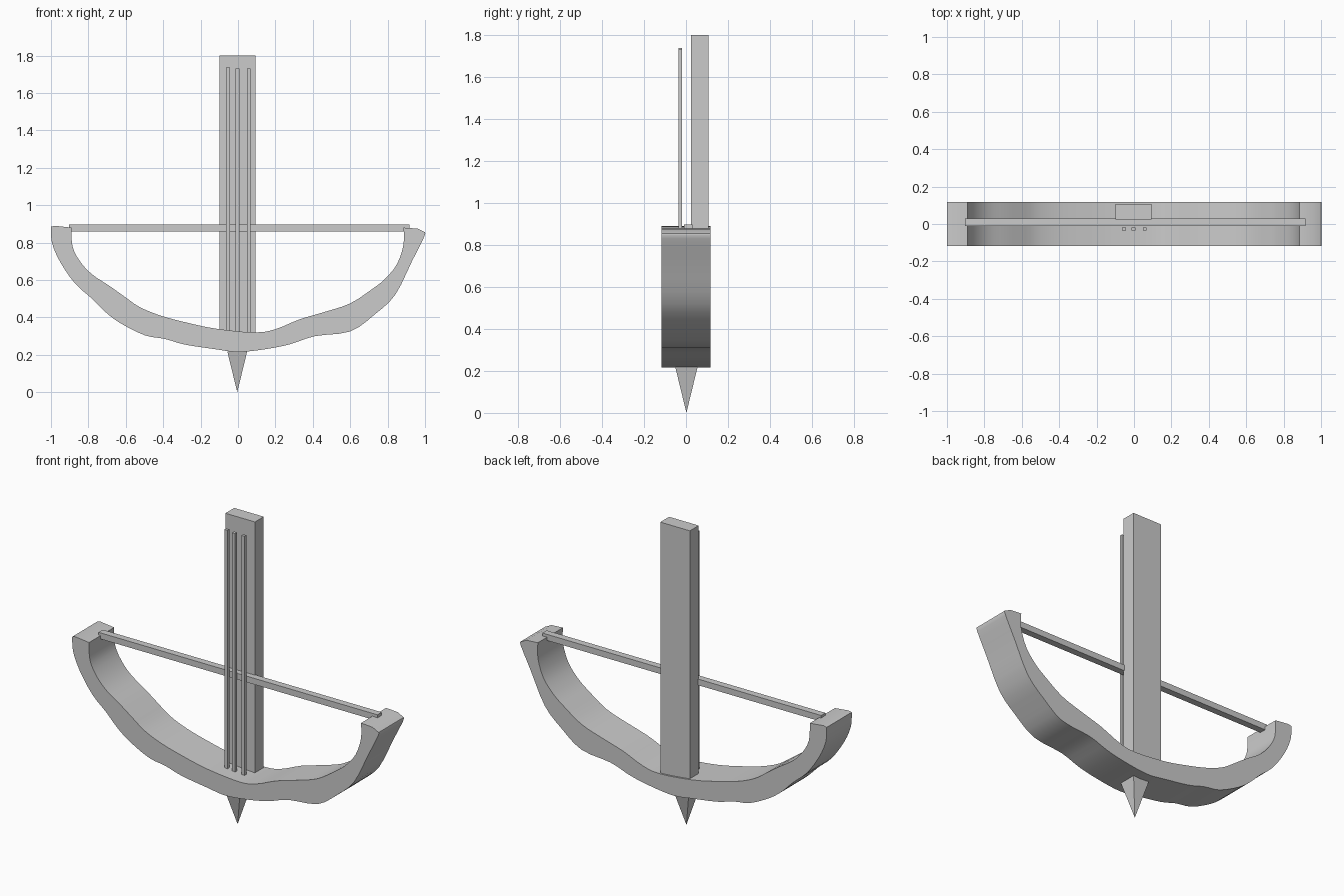
import bpy
import bmesh
import math
from mathutils import Vector

default_cube = bpy.data.objects.get("Cube")
if default_cube:
    bpy.data.objects.remove(default_cube, do_unlink=True)

# One plain grey for every part
grey = bpy.data.materials.new("light_grey")
grey.use_nodes = True
colour = (0.6, 0.6, 0.6, 1)
grey.diffuse_color = colour
grey.node_tree.nodes["Principled BSDF"].inputs["Base Color"].default_value = colour


def add_object(name, bm):
    """Turn a bmesh into a named, coloured object."""
    bmesh.ops.recalc_face_normals(bm, faces=bm.faces)
    mesh = bpy.data.meshes.new(name)
    bm.to_mesh(mesh)
    bm.free()
    mesh.materials.append(grey)
    obj = bpy.data.objects.new(name, mesh)
    bpy.context.collection.objects.link(obj)
    return obj


def add_box(name, x_range, y_range, z_range):
    """Box spanning the given ranges on each axis."""
    bm = bmesh.new()
    bmesh.ops.create_cube(bm, size=1)
    for vert in bm.verts:
        for axis, (low, high) in enumerate((x_range, y_range, z_range)):
            vert.co[axis] = low if vert.co[axis] < 0 else high
    return add_object(name, bm)


def smooth_path(points, steps=3):
    """Catmull-Rom curve through the points, ends included."""
    pts = [Vector(p) for p in points]
    padded = [pts[0]] + pts + [pts[-1]]
    path = []
    for a, b, c, d in zip(padded, padded[1:], padded[2:], padded[3:]):
        for step in range(steps):
            t = step / steps
            path.append(b + 0.5 * t * ((c - a)
                        + t * (2 * a - 5 * b + 4 * c - d)
                        + t * t * (3 * b - a - 3 * c + d)))
    return path + [pts[-1]]


# Curved hull: hand-carved underside and inside edge, left tip last
underside = [
    (-1, .885), (-.995, .8), (-.95, .695), (-.87, .58), (-.78, .5),
    (-.71, .43), (-.63, .37), (-.5, .305), (-.39, .285), (-.285, .255),
    (-.12, .23), (0, .215), (.145, .23), (.28, .257), (.41, .3),
    (.6, .325), (.73, .415), (.84, .52), (.93, .7), (.995, .83), (1, .855)]
inside = [
    (.885, .88), (.885, .79), (.85, .685), (.785, .605), (.715, .55),
    (.6, .475), (.465, .43), (.33, .39), (.2, .337), (.09, .32),
    (-.12, .34), (-.285, .375), (-.415, .41), (-.525, .455), (-.605, .51),
    (-.685, .567), (-.78, .63), (-.845, .7), (-.885, .78), (-.89, .88)]
outline = smooth_path(underside) + [Vector((.96, .875))] + smooth_path(inside)
outline.append(Vector((-.98, .89)))

half_depth = 0.117
bm = bmesh.new()
front = bm.faces.new([bm.verts.new((p.x, -half_depth, p.y)) for p in outline])
swept = bmesh.ops.extrude_face_region(bm, geom=[front], use_keep_orig=True)
back_verts = [v for v in swept["geom"] if isinstance(v, bmesh.types.BMVert)]
bmesh.ops.translate(bm, verts=back_verts, vec=(0, 2 * half_depth, 0))
hull = add_object("curved_hull", bm)
bpy.ops.object.select_all(action="DESELECT")
hull.select_set(True)
bpy.context.view_layer.objects.active = hull
bpy.ops.object.shade_smooth_by_angle(angle=math.radians(30))

# Upright board rising from the hull
add_box("upright_board", (-.1, .093), (.025, .107), (.3, 1.8))

# Crossbar resting in the two tips
add_box("crossbar", (-.903, .917), (-.01, .03), (.86, .896))

# Three thin strings in front of the board
for side, x, top in (("right", -.054, 1.737), ("middle", -.003, 1.732), ("left", .058, 1.732)):
    add_box(side + "_string", (x - .01, x + .01), (-.036, -.018), (.3, top))

# Four-sided spike pointing down below the hull
bm = bmesh.new()
base = [bm.verts.new((x - .004, y + .002, .218))
        for x, y in ((-.053, -.053), (.053, -.053), (.053, .053), (-.053, .053))]
tip = bm.verts.new((-.004, .002, 0))
bm.faces.new(base)
for first, second in zip(base, base[1:] + base[:1]):
    bm.faces.new((first, second, tip))
add_object("bottom_spike", bm)
